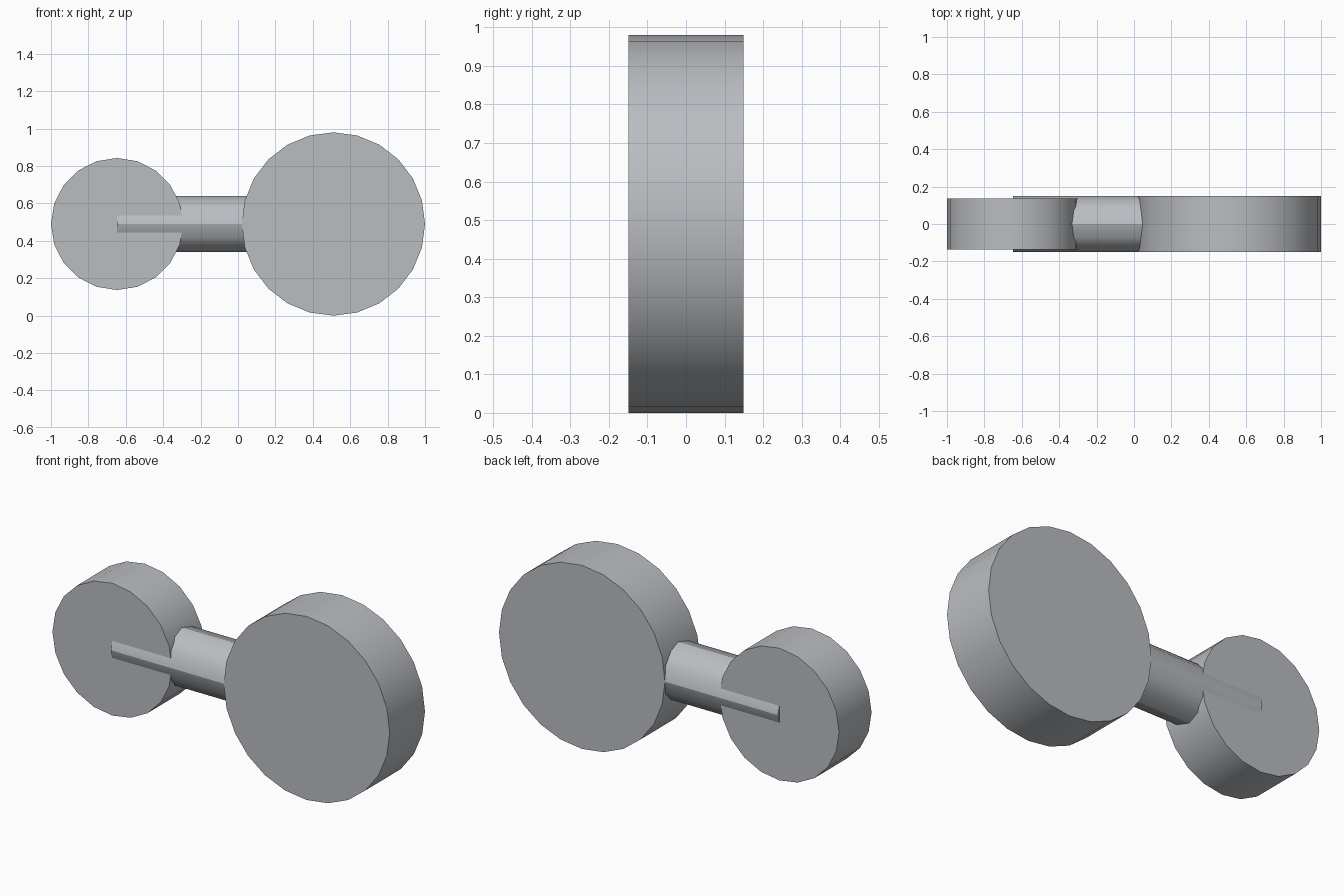
import bpy
import math
from mathutils import Matrix

default_cube = bpy.data.objects.get("Cube")
if default_cube:
    bpy.data.objects.remove(default_cube, do_unlink=True)

# Single cool grey material
GREY = (0.49, 0.508, 0.535, 1.0)
grey = bpy.data.materials.new("cool_grey")
grey.use_nodes = True
grey.diffuse_color = GREY
for node in grey.node_tree.nodes:
    if node.type == "BSDF_PRINCIPLED":
        node.inputs["Base Color"].default_value = GREY

AXIS_Z = 0.49


def cylinder(name, sides, radius, length, x, turn, axis):
    """Capped cylinder centred at x on the common axis height."""
    bpy.ops.mesh.primitive_cylinder_add(
        vertices=sides, radius=radius, depth=length, location=(x, 0, AXIS_Z))
    obj = bpy.context.object
    obj.name = name
    obj.data.transform(Matrix.Rotation(turn, 4, axis))
    obj.data.materials.append(grey)
    bpy.ops.object.shade_smooth_by_angle(angle=math.radians(30))
    return obj


# Two wheel-like discs facing front and back
cylinder("large_disc", 24, 0.49, 0.298, 0.51, math.pi / 2, "X")
cylinder("small_disc", 20, 0.353, 0.274, -0.647, math.pi / 2, "X")

# Connecting bar from disc centre to disc centre, slightly proud of the small disc
bar_start, bar_end = -0.647, 0.51
cylinder("connecting_bar", 12, 0.149, bar_end - bar_start,
         (bar_start + bar_end) / 2, math.pi / 2, "Y")
